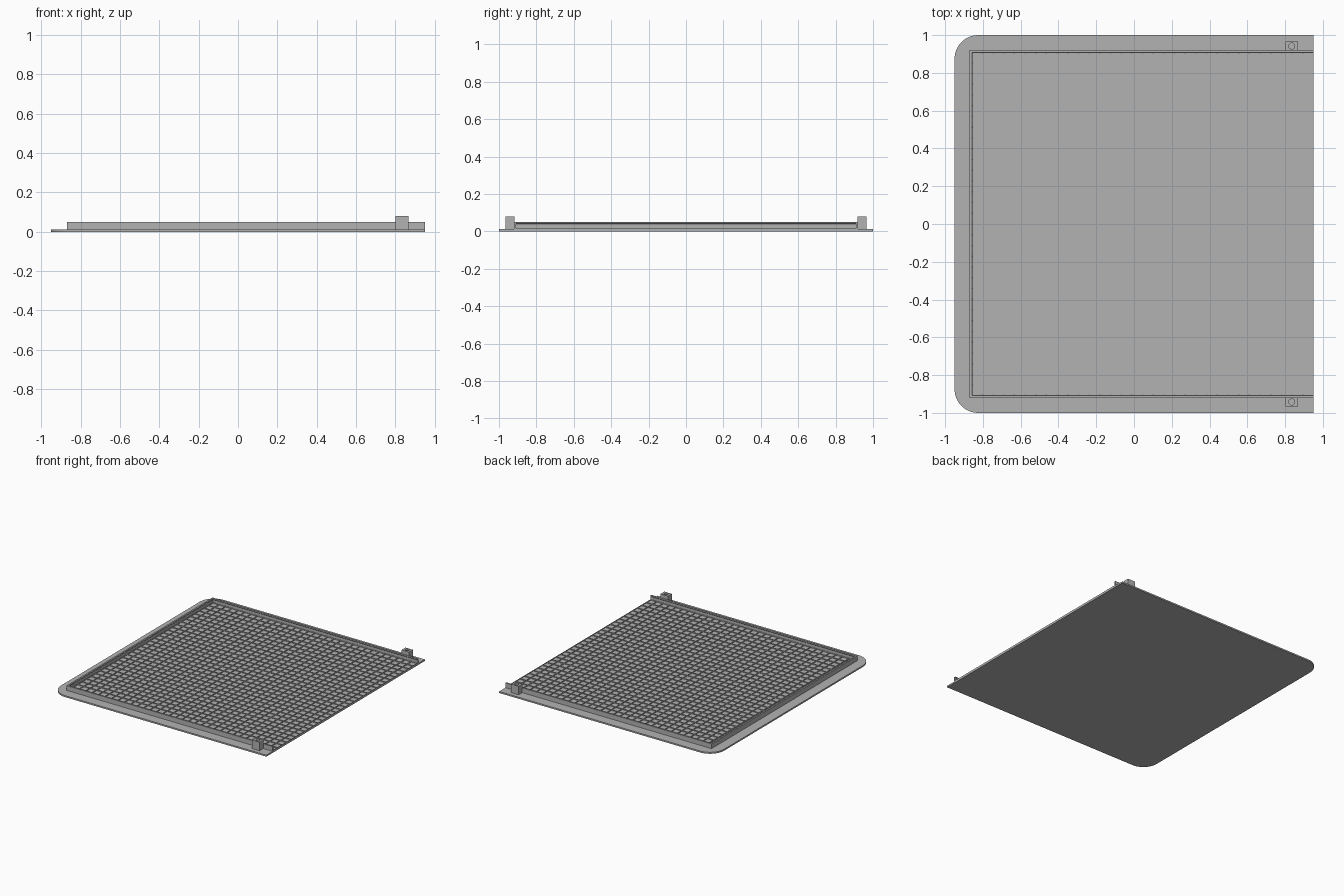
import bpy
import bmesh
import math
from mathutils import Matrix, Vector

cube = bpy.data.objects.get("Cube")
if cube:
    bpy.data.objects.remove(cube, do_unlink=True)

# Single plain plastic colour
grey = bpy.data.materials.new("plain grey")
grey.use_nodes = True
grey.diffuse_color = (0.45, 0.45, 0.45, 1)
grey.node_tree.nodes["Principled BSDF"].inputs["Base Color"].default_value = grey.diffuse_color

END = 0.95        # open edge on +x
FLOOR = 0.012     # plate thickness
WALL_X = -0.87    # outer face of the closed end wall
WALL_Y = 0.92     # outer face of the side walls
WALL_TOP = 0.05


def finish(bm, name):
    bmesh.ops.recalc_face_normals(bm, faces=bm.faces)
    mesh = bpy.data.meshes.new(name)
    bm.to_mesh(mesh)
    bm.free()
    mesh.materials.append(grey)
    obj = bpy.data.objects.new(name, mesh)
    bpy.context.collection.objects.link(obj)
    return obj


def prism(name, points, direction):
    """Extrude a flat outline along a direction."""
    bm = bmesh.new()
    face = bm.faces.new([bm.verts.new(p) for p in points])
    new = bmesh.ops.extrude_face_region(bm, geom=[face])["geom"]
    verts = [v for v in new if isinstance(v, bmesh.types.BMVert)]
    bmesh.ops.translate(bm, verts=verts, vec=Vector(direction))
    return finish(bm, name)


# Base plate: two rounded corners on the closed end
radius, steps = 0.125, 12
outline = [(END, -1, 0), (END, 1, 0)]
for side in (1, -1):
    for i in range(steps + 1):
        a = math.pi / 2 * (i / steps if side > 0 else 1 - i / steps)
        outline.append((-END + radius - radius * math.sin(a),
                        side * (1 - radius + radius * math.cos(a)), 0))
prism("base_plate", outline, (0, 0, FLOOR))

# Walls: thin upright profile with a small inward lip, as (depth inward, height)
profile = [(0, FLOOR), (0.01, FLOOR), (0.01, 0.04), (0.014, 0.045),
           (0.012, WALL_TOP), (0, WALL_TOP)]
for name, s in (("left_wall", 1), ("right_wall", -1)):
    prism(name, [(WALL_X, s * (WALL_Y - d), z) for d, z in profile],
          (END - WALL_X, 0, 0))
prism("end_wall", [(WALL_X + d, -WALL_Y, z) for d, z in profile],
      (0, 2 * WALL_Y, 0))

# Rib lattice: square cells opened in a grid, borders raised into ribs
cells = 32
x0, x1, half_y = WALL_X + 0.01, END, WALL_Y - 0.01
bm = bmesh.new()
place = Matrix.Translation(((x0 + x1) / 2, 0, FLOOR)) @ Matrix.Diagonal(
    ((x1 - x0) / 2, half_y, 1, 1))
bmesh.ops.create_grid(bm, x_segments=cells, y_segments=cells, size=1, matrix=place)
floors = list(bm.faces)
bmesh.ops.inset_individual(bm, faces=floors, thickness=0.0045)
bmesh.ops.delete(bm, geom=floors, context="FACES")
raised = bmesh.ops.extrude_face_region(bm, geom=list(bm.faces))["geom"]
bmesh.ops.translate(bm, vec=(0, 0, 0.006),
                    verts=[v for v in raised if isinstance(v, bmesh.types.BMVert)])
finish(bm, "rib_lattice")

# Connector posts with a vertical pin hole
for name, s in (("left_post", 1), ("right_post", -1)):
    centre = Vector((0.835, s * 0.942, (FLOOR + 0.08) / 2))
    bm = bmesh.new()
    bmesh.ops.create_cube(bm, size=1, matrix=Matrix.Translation(centre)
                          @ Matrix.Diagonal((0.066, 0.048, 0.08 - FLOOR, 1)))
    post = finish(bm, name)
    bm = bmesh.new()
    bmesh.ops.create_cone(bm, cap_ends=True, segments=24, radius1=0.016, radius2=0.016,
                          depth=0.1, matrix=Matrix.Translation(centre))
    cutter = finish(bm, name + "_hole_cutter")
    cutter.hide_render = True
    cutter.hide_viewport = True
    cutter.display_type = "WIRE"
    hole = post.modifiers.new("pin hole", "BOOLEAN")
    hole.operation = "DIFFERENCE"
    hole.solver = "EXACT"
    hole.object = cutter
